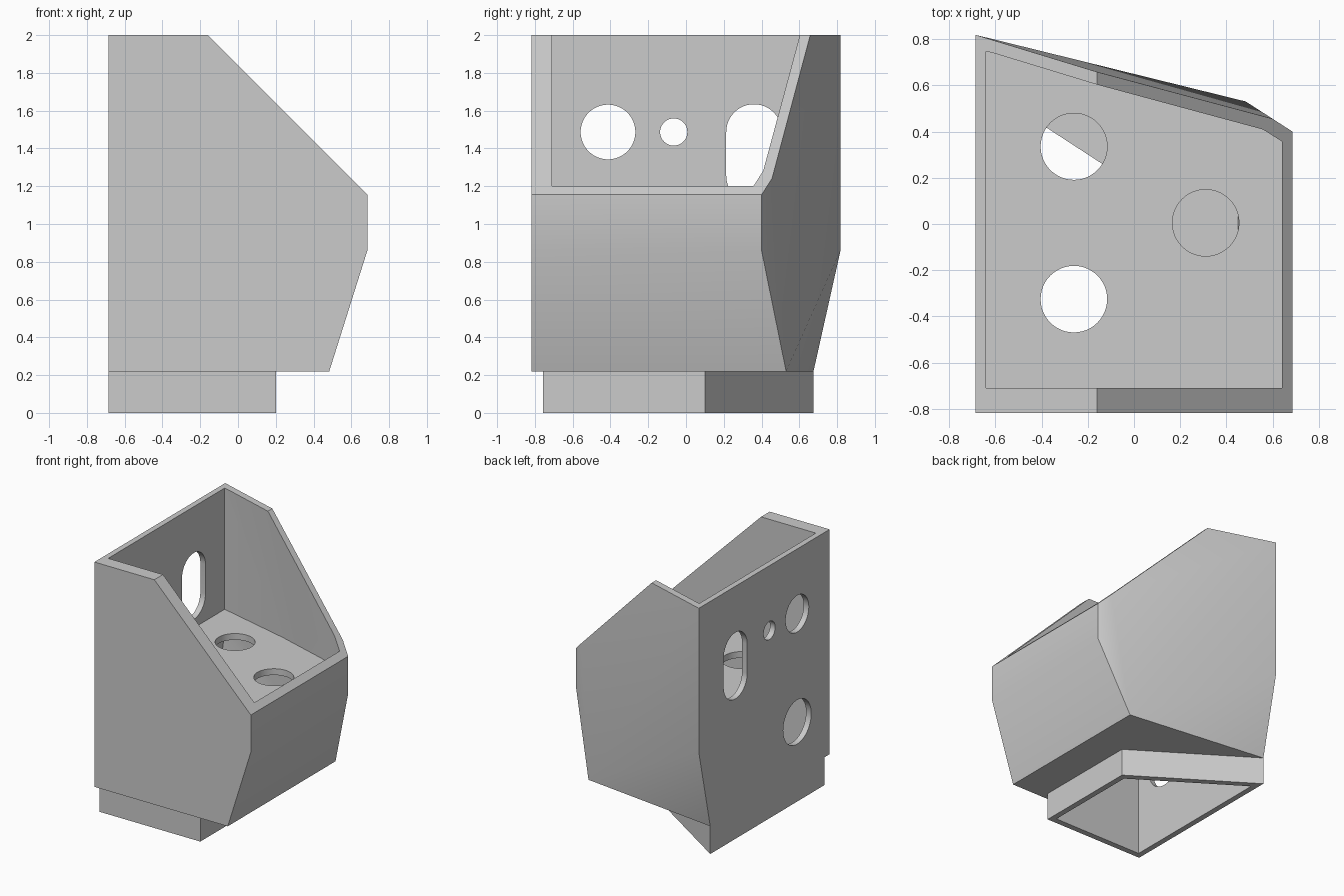
import bpy, bmesh, math

if "Cube" in bpy.data.objects:
    bpy.data.objects.remove(bpy.data.objects["Cube"], do_unlink=True)


def hull(name, points):
    """Convex solid around a set of points."""
    bm = bmesh.new()
    for p in points:
        bm.verts.new(p)
    res = bmesh.ops.convex_hull(bm, input=bm.verts[:])
    loose = {g for g in res["geom_interior"] + res["geom_unused"]
             if isinstance(g, bmesh.types.BMVert) and g.is_valid and not g.link_faces}
    bmesh.ops.delete(bm, geom=list(loose), context="VERTS")
    bmesh.ops.dissolve_limit(bm, angle_limit=0.002, verts=bm.verts[:], edges=bm.edges[:])
    bmesh.ops.recalc_face_normals(bm, faces=bm.faces[:])
    mesh = bpy.data.meshes.new(name)
    bm.to_mesh(mesh)
    bm.free()
    obj = bpy.data.objects.new(name, mesh)
    bpy.context.collection.objects.link(obj)
    return obj


def level(outline, z):
    return [(x, y, z) for x, y in outline]


def prism(name, outline, z0, z1):
    return hull(name, level(outline, z0) + level(outline, z1))


def circle(a, b, r, n=48):
    return [(a + r * math.cos(math.tau * i / n), b + r * math.sin(math.tau * i / n))
            for i in range(n)]


def combine(target, tool, operation):
    """Apply a boolean and discard the tool."""
    tool.hide_render = True
    mod = target.modifiers.new("combine", "BOOLEAN")
    mod.operation, mod.solver, mod.object = operation, "EXACT", tool
    deps = bpy.context.evaluated_depsgraph_get()
    mesh = bpy.data.meshes.new_from_object(target.evaluated_get(deps))
    target.modifiers.clear()
    target.data = mesh
    bpy.data.objects.remove(tool, do_unlink=True)


def wall_outline(x0, x1, front, back0, back1):
    return [(x0, front), (x1, front), (x1, back1), (x0, back0)]


def tapered(name, upper, lower, z_low, z_top):
    """Straight upper part narrowing to a smaller bottom."""
    return hull(name, level(lower, z_low) + level(upper, 0.86) + level(upper, z_top))


# Outer housing with the foot collar beneath
LEFT, INNER = -0.685, -0.64
housing = tapered("housing",
                  wall_outline(LEFT, 0.685, -0.818, 0.818, 0.40),
                  wall_outline(LEFT, 0.483, -0.818, 0.675, 0.53), 0.22, 2.0)
collar = prism("collar", wall_outline(LEFT, 0.2, -0.757, 0.675, 0.10), 0.0, 0.24)
combine(housing, collar, "UNION")

# Sloping cut across the open corner
slope = [(-0.36, 2.2), (0.9, 0.94), (0.9, 2.2)]
combine(housing, hull("slope_cut", [(x, y, z) for x, z in slope for y in (-1, 1)]),
        "DIFFERENCE")

# Inner shelf with three round holes, left standing inside the cavity
shelf = prism("shelf", wall_outline(-1, 1, -1, 1, 1), 0.99, 1.04)
for x, y in [(-0.26, 0.335), (-0.26, -0.325), (0.31, 0.005)]:
    combine(shelf, prism("shelf_hole", circle(x, y, 0.144), 0.9, 1.1), "DIFFERENCE")
cavity = tapered("cavity",
                 wall_outline(INNER, 0.64, -0.71, 0.747, 0.357),
                 wall_outline(INNER, 0.45, -0.71, 0.62, 0.477), 0.26, 2.06)
combine(cavity, shelf, "DIFFERENCE")
combine(housing, cavity, "DIFFERENCE")

# Opening through the collar
combine(housing, prism("collar_opening",
                       wall_outline(INNER, 0.155, -0.71, 0.587, 0.07), -0.1, 0.3),
        "DIFFERENCE")

# Round holes and the slot through the flat side wall
openings = [circle(-0.413, 1.487, 0.145), circle(-0.413, 0.63, 0.175),
            circle(-0.065, 1.487, 0.072),
            circle(0.36, 1.487, 0.147) + circle(0.36, 1.255, 0.147)]
for ring in openings:
    combine(housing, hull("wall_hole", [(x, y, z) for y, z in ring for x in (-0.8, -0.63)]),
            "DIFFERENCE")

# Plain grey finish
grey = bpy.data.materials.new("plain grey")
grey.use_nodes = True
colour = (0.6, 0.6, 0.6, 1.0)
grey.diffuse_color = colour
grey.node_tree.nodes["Principled BSDF"].inputs["Base Color"].default_value = colour
housing.data.materials.clear()
housing.data.materials.append(grey)

bpy.ops.object.select_all(action="DESELECT")
housing.select_set(True)
bpy.context.view_layer.objects.active = housing
bpy.ops.object.shade_smooth_by_angle(angle=math.radians(30))
